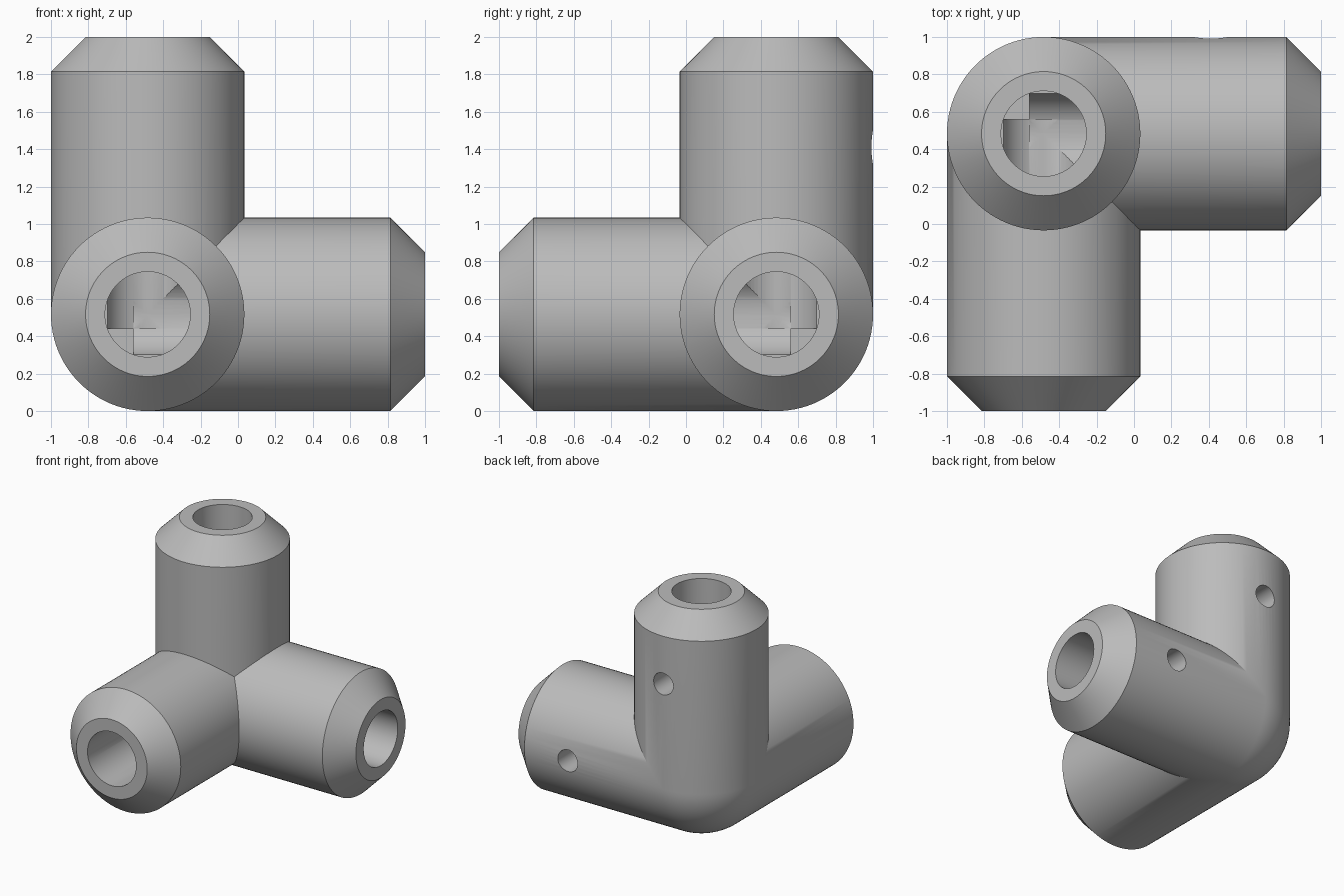
import bpy
import bmesh
from math import cos, sin, tau
from mathutils import Matrix, Vector

cube = bpy.data.objects.get("Cube")
if cube:
    bpy.data.objects.remove(cube, do_unlink=True)

CORNER = Vector((-0.483, 0.483, 0.517))   # where the three arm axes meet
RADIUS, LENGTH, CHAMFER = 0.517, 1.483, 0.185
BORE, BORE_DEPTH = 0.228, 0.077           # bores run slightly past the corner
PIN, PIN_OFFSET = 0.092, 0.893
SIDES = 96
AXES = [Vector((1, 0, 0)), Vector((0, -1, 0)), Vector((0, 0, 1))]

grey = bpy.data.materials.new("plain grey")
grey.use_nodes = True
colour = (0.5, 0.5, 0.5, 1)
grey.diffuse_color = colour
grey.node_tree.nodes["Principled BSDF"].inputs["Base Color"].default_value = colour


def make_object(name, bm):
    mesh = bpy.data.meshes.new(name)
    bm.to_mesh(mesh)
    bm.free()
    mesh.materials.append(grey)
    obj = bpy.data.objects.new(name, mesh)
    bpy.context.collection.objects.link(obj)
    return obj


def arm_shell(axis):
    """Chamfered tube end, mitred where it meets the other two arms."""
    bm = bmesh.new()
    rings = []
    for height, r in ((0, RADIUS), (LENGTH - CHAMFER, RADIUS), (LENGTH, RADIUS - CHAMFER)):
        ring = []
        for k in range(SIDES):
            co = Vector()
            co[axis] = height
            co[(axis + 1) % 3] = r * cos(tau * k / SIDES)
            co[(axis + 2) % 3] = r * sin(tau * k / SIDES)
            ring.append(bm.verts.new(co))
        rings.append(ring)
    for low, high in zip(rings, rings[1:]):
        for k in range(SIDES):
            n = (k + 1) % SIDES
            bm.faces.new((low[k], low[n], high[n], high[k]))
    bm.faces.new(rings[-1])
    for step in (1, 2):
        normal = Vector()
        normal[axis] = 1
        normal[(axis + step) % 3] = -1
        bmesh.ops.bisect_plane(bm, geom=bm.verts[:] + bm.edges[:] + bm.faces[:], dist=1e-5,
                               plane_co=(0, 0, 0), plane_no=normal, clear_inner=True)
    mesh = bpy.data.meshes.new("arm_shell")
    bm.to_mesh(mesh)
    bm.free()
    return mesh


def cutter(name, start, direction, length, radius, phase):
    bm = bmesh.new()
    place = (Matrix.Translation(start + direction * length / 2)
             @ direction.to_track_quat('Z', 'Y').to_matrix().to_4x4()
             @ Matrix.Rotation(phase, 4, 'Z'))
    bmesh.ops.create_cone(bm, cap_ends=True, segments=64, radius1=radius, radius2=radius,
                          depth=length, matrix=place)
    obj = make_object(name, bm)
    obj.hide_render = True
    return obj


# Rounded outer corner: one eighth of a sphere
body = bmesh.new()
bmesh.ops.create_uvsphere(body, u_segments=SIDES, v_segments=SIDES // 2, radius=RADIUS)
outside = [f for f in body.faces if max(f.calc_center_median()) > 0]
bmesh.ops.delete(body, geom=outside, context='FACES')

# Three arms welded to the corner
for axis in range(3):
    shell = arm_shell(axis)
    body.from_mesh(shell)
    bpy.data.meshes.remove(shell)
bmesh.ops.remove_doubles(body, verts=body.verts[:], dist=1e-4)
for v in body.verts:
    v.co = CORNER + Vector((v.co.x, -v.co.y, v.co.z))
bmesh.ops.recalc_face_normals(body, faces=body.faces[:])
connector = make_object("corner_connector", body)

# Bores along each arm and two pin holes in the back
cutters = []
for i, d in enumerate(AXES):
    cutters.append(cutter("bore_cutter", CORNER - d * BORE_DEPTH, d,
                          LENGTH + BORE_DEPTH + 0.1, BORE, 0.013 + 0.017 * i))
for d in (AXES[0], AXES[2]):
    cutters.append(cutter("pin_hole_cutter", CORNER + d * PIN_OFFSET,
                          Vector((0, 1, 0)), 0.7, PIN, 0.01))

bpy.ops.object.select_all(action='DESELECT')
connector.select_set(True)
bpy.context.view_layer.objects.active = connector
for c in cutters:
    mod = connector.modifiers.new("cut", 'BOOLEAN')
    mod.operation = 'DIFFERENCE'
    mod.solver = 'EXACT'
    mod.object = c
    bpy.ops.object.modifier_apply(modifier=mod.name)
    bpy.data.objects.remove(c, do_unlink=True)

bpy.ops.object.shade_smooth_by_angle(angle=0.5)
